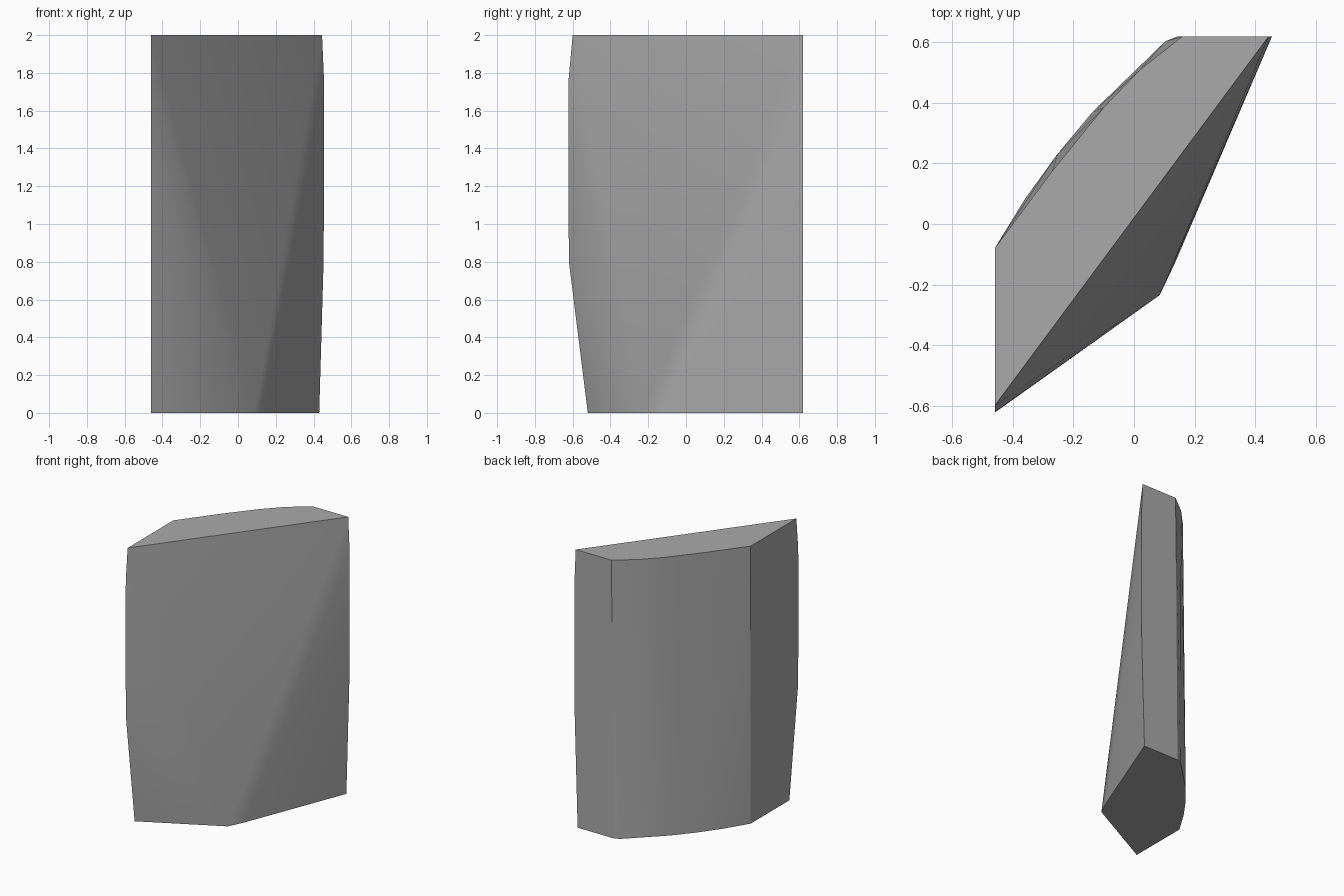
import bpy, bmesh, math

cube = bpy.data.objects.get("Cube")
if cube:
    bpy.data.objects.remove(cube, do_unlink=True)

# Plain grey stone
grey = bpy.data.materials.new("grey_stone")
grey.use_nodes = True
colour = (0.4, 0.4, 0.4, 1)
grey.diffuse_color = colour
grey.node_tree.nodes["Principled BSDF"].inputs["Base Color"].default_value = colour

LEFT, BACK, TOP = -0.46, 0.62, 2.0

# Bowed back curve, a little fuller at the base than at the top
base_curve = [(LEFT, -0.08), (-0.36, 0.083), (-0.253, 0.231), (-0.137, 0.37), (0.104, 0.604), (0.144, BACK)]
top_curve = [(LEFT, -0.08), (-0.27, 0.175), (-0.1, 0.385), (0.02, 0.51), (0.16, BACK)]
points = [(x, y, 0) for x, y in base_curve] + [(x, y, TOP) for x, y in top_curve]

# Pointed front of the base
points += [(0.085, -0.235, 0), (0.137, -0.125, 0)]

# Two upright edges that bulge gently: (height, y of the front edge, x of the rear edge)
for z, y, x in [(0, -0.52, 0.43), (0.8, -0.62, 0.453), (1.3, -0.623, 0.456),
                (1.77, -0.621, 0.455), (TOP, -0.60, 0.445)]:
    points += [(LEFT, y, z), (x, BACK, z)]

# Faceted slab wrapped around the outline points
bm = bmesh.new()
for p in points:
    bm.verts.new(p)
bmesh.ops.convex_hull(bm, input=bm.verts[:])
bmesh.ops.dissolve_limit(bm, angle_limit=math.radians(0.2), verts=bm.verts[:], edges=bm.edges[:])
bmesh.ops.recalc_face_normals(bm, faces=bm.faces[:])
mesh = bpy.data.meshes.new("stone_slab")
bm.to_mesh(mesh)
bm.free()
mesh.materials.append(grey)
slab = bpy.data.objects.new("stone_slab", mesh)
bpy.context.collection.objects.link(slab)

# Soft facets, crisp rims
bpy.context.view_layer.objects.active = slab
slab.select_set(True)
bpy.ops.object.shade_smooth_by_angle(angle=math.radians(20))
